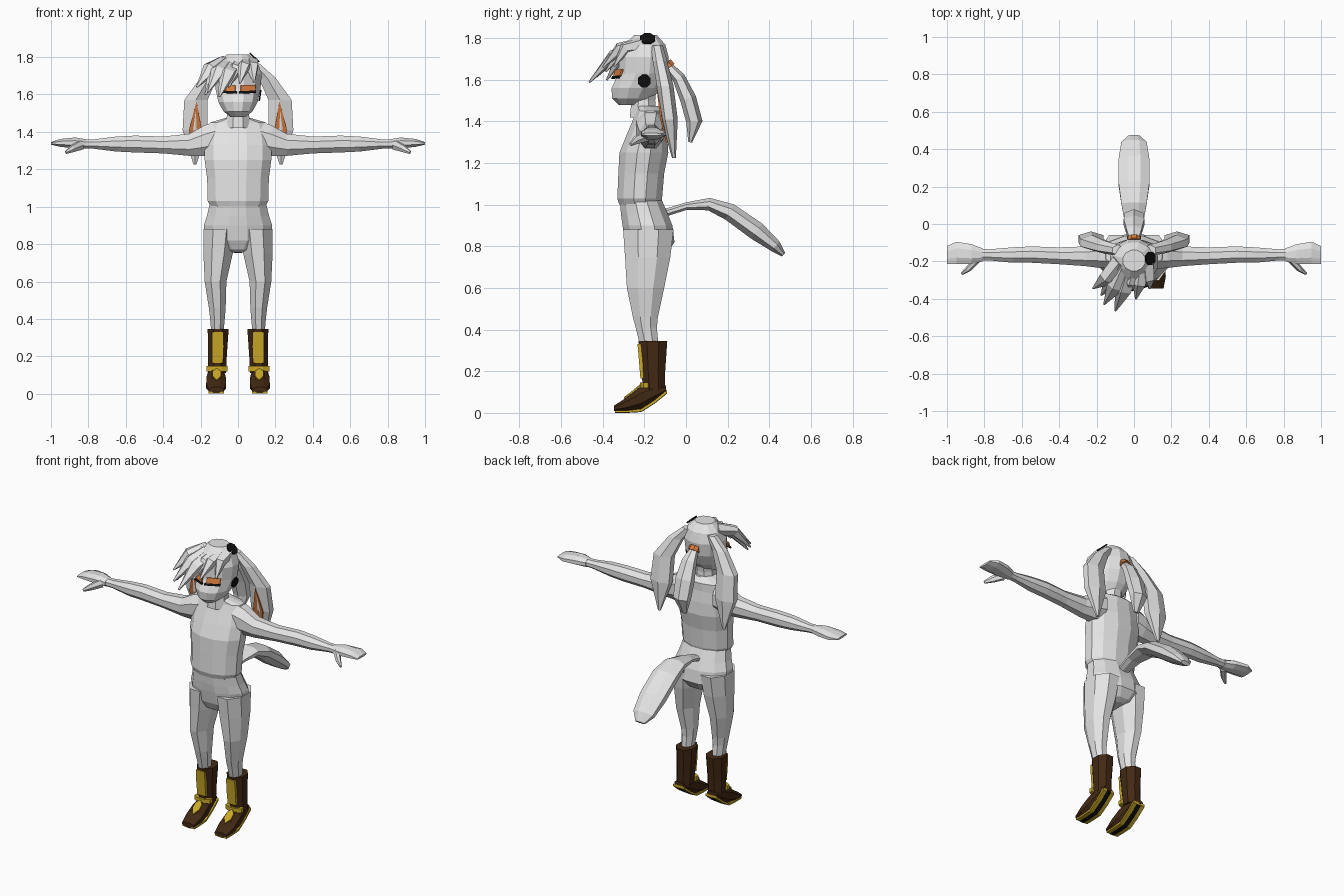
import bpy, bmesh, math
from mathutils import Vector as V


def material(name, rgb):
    m = bpy.data.materials.new(name)
    m.diffuse_color = (*rgb, 1)
    return m


WHITE = material("pale_grey", (0.78, 0.78, 0.78))
BROWN = material("dark_brown", (0.055, 0.022, 0.007))
GOLD = material("gold", (0.60, 0.40, 0.02))
ORANGE = material("orange", (0.68, 0.20, 0.05))
BLACK = material("black", (0.005, 0.005, 0.005))


def finish(name, bm, mat, mirror):
    bmesh.ops.recalc_face_normals(bm, faces=bm.faces)
    me = bpy.data.meshes.new(name)
    bm.to_mesh(me)
    bm.free()
    me.materials.append(mat)
    ob = bpy.data.objects.new(name, me)
    bpy.context.collection.objects.link(ob)
    if mirror:
        ob.modifiers.new("mirror", 'MIRROR').use_mirror_merge = False
    return ob


def skin(name, rings, mat, mirror):
    """Join equal-sized loops of points into a capped body."""
    bm = bmesh.new()
    loops = [[bm.verts.new(p) for p in r] for r in rings]
    n = len(loops[0])
    for a, b in zip(loops, loops[1:]):
        for i in range(n):
            j = (i + 1) % n
            bm.faces.new((a[i], a[j], b[j], b[i]))
    bm.faces.new(loops[0])
    bm.faces.new(loops[-1])
    return finish(name, bm, mat, mirror)


def unit_ring(n):
    k = 1 / math.cos(math.pi / n)
    return [(k * math.cos(math.pi * (2 * i + 1) / n),
             k * math.sin(math.pi * (2 * i + 1) / n)) for i in range(n)]


def stack(name, axis, rows, n, mat, mirror=False):
    """Rows: position on axis, then min/max of the two other axes in xyz order."""
    rings = []
    for t, a0, a1, b0, b1 in rows:
        ring = []
        for c, s in unit_ring(n):
            p = [(a0 + a1) / 2 + c * (a1 - a0) / 2, (b0 + b1) / 2 + s * (b1 - b0) / 2]
            p.insert("xyz".index(axis), t)
            ring.append(p)
        rings.append(ring)
    return skin(name, rings, mat, mirror)


def tube(name, rows, n, mat, mirror=False, side=(1, 0, 0), along=None):
    """Rows: centre x, y, z, half width, half thickness."""
    pts = [V(r[:3]) for r in rows]
    rings = []
    for i, r in enumerate(rows):
        t = V(along) if along else pts[min(i + 1, len(pts) - 1)] - pts[max(i - 1, 0)]
        v = t.cross(V(side)).normalized()
        u = v.cross(t).normalized()
        rings.append([pts[i] + u * c * r[3] + v * s * r[4] for c, s in unit_ring(n)])
    return skin(name, rings, mat, mirror)


def plate(name, pts, normal, mat, mirror=False, thick=0.008):
    d = V(normal).normalized() * thick
    return skin(name, [[V(p) for p in pts], [V(p) + d for p in pts]], mat, mirror)


def sym(rows):
    """Rows: z, half width, front y, back y."""
    return [(z, -w, w, f, b) for z, w, f, b in rows]


# Trunk, neck and head
stack("torso", 'z', sym([
    (1.0, .145, -.32, -.12), (1.03, .162, -.33, -.115), (1.15, .165, -.325, -.105),
    (1.25, .178, -.32, -.085), (1.33, .178, -.288, -.09), (1.40, .17, -.258, -.1),
    (1.45, .15, -.24, -.1), (1.475, .065, -.25, -.13)]), 12, WHITE)
stack("neck", 'z', sym([(1.42, .068, -.27, -.14), (1.5, .058, -.262, -.148),
                        (1.58, .058, -.262, -.14)]), 8, WHITE)
stack("head", 'z', sym([
    (1.48, .04, -.325, -.22), (1.51, .078, -.355, -.16), (1.56, .105, -.358, -.12),
    (1.63, .12, -.325, -.09), (1.71, .127, -.32, -.083), (1.77, .105, -.295, -.1),
    (1.815, .06, -.25, -.14)]), 12, WHITE)

# Pelvis and legs
stack("hips", 'z', sym([
    (1.02, .15, -.318, -.115), (.95, .166, -.312, -.085), (.9, .183, -.305, -.065),
    (.82, .178, -.29, -.055), (.77, .11, -.265, -.09), (.755, .04, -.24, -.12)]), 12, WHITE)
stack("leg", 'z', [
    (.88, .01, .184, -.302, -.06), (.75, .028, .185, -.293, -.075), (.6, .062, .178, -.284, -.105),
    (.46, .066, .156, -.255, -.135), (.41, .07, .15, -.242, -.14),
    (.30, .08, .14, -.215, -.13)], 8, WHITE, True)

# Arms, hands and thumbs
stack("arm", 'x', [
    (.12, -.24, -.1, 1.28, 1.455), (.18, -.235, -.105, 1.27, 1.435), (.26, -.225, -.12, 1.272, 1.39),
    (.4, -.215, -.125, 1.285, 1.375), (.55, -.207, -.12, 1.29, 1.38), (.65, -.207, -.125, 1.295, 1.375),
    (.77, -.195, -.135, 1.31, 1.36), (.82, -.195, -.135, 1.312, 1.36)], 8, WHITE, True)
stack("hand", 'x', [
    (.81, -.2, -.13, 1.31, 1.36), (.87, -.215, -.108, 1.312, 1.37), (.95, -.215, -.095, 1.32, 1.362),
    (1.0, -.213, -.118, 1.332, 1.345)], 8, WHITE, True)
tube("thumb", [(.84, -.19, 1.33, .025, .018), (.885, -.24, 1.31, .018, .014),
               (.92, -.266, 1.29, .008, .006)], 6, WHITE, True, side=(0, 0, 1))

# Boots with gold trim
stack("boot_shaft", 'z', [
    (.345, .05, .162, -.228, -.09), (.2, .06, .16, -.215, -.1), (.11, .065, .16, -.205, -.1)],
    8, BROWN, True)
stack("boot_foot", 'y', [
    (-.345, .075, .158, .008, .035), (-.28, .063, .17, .006, .078), (-.215, .066, .167, .012, .13),
    (-.15, .075, .16, .055, .145), (-.095, .085, .15, .1, .13)], 8, BROWN, True)
stack("shin_panel", 'z', [
    (.33, .078, .138, -.233, -.2), (.25, .076, .14, -.226, -.19), (.165, .08, .138, -.219, -.18)],
    4, GOLD, True)
stack("ankle_strap", 'z', [(.12, .055, .168, -.222, -.165), (.147, .055, .168, -.222, -.165)],
      8, GOLD, True)
plate("foot_badge", [(.113, -.295, .068), (.137, -.265, .09), (.137, -.235, .115), (.113, -.217, .13),
                     (.09, -.235, .115), (.09, -.265, .09)], (0, -.6, .8), GOLD, True)
for name, a, b, drop, mat in (("sole", .074, .157, .006, GOLD), ("sole_stripe", .1, .13, .008, BLACK)):
    stack(name, 'y', [(-.34, a, b, .008 - drop, .012), (-.28, a, b, .008 - drop, .012),
                      (-.215, a, b, .012 - drop, .02), (-.15, a, b, .053 - drop, .063),
                      (-.092, a, b, .1 - drop, .11)], 4, mat, True)

# Tail
tube("tail", [
    (0, -.12, .955, .03, .018), (0, 0, .993, .048, .018), (0, .11, 1.003, .068, .03),
    (0, .21, .965, .082, .042), (0, .34, .873, .082, .045), (0, .43, .8, .068, .03),
    (0, .468, .76, .032, .012)], 8, WHITE)

# Hanging ears with coloured inside
tube("ear", [
    (.085, -.14, 1.765, .03, .025), (.155, -.125, 1.69, .045, .03), (.225, -.1, 1.57, .062, .035),
    (.23, -.08, 1.41, .066, .035), (.23, -.058, 1.225, .008, .008)], 6, WHITE, True,
    along=(0, 0, -1))
plate("ear_inside", [(.222, -.134, 1.565), (.262, -.115, 1.41), (.236, -.088, 1.3), (.193, -.115, 1.41)],
      (0, -1, -.1), ORANGE, True)

# Ponytail and its tie
tube("ponytail", [
    (0, -.095, 1.675, .02, .018), (0, -.035, 1.61, .042, .027), (0, .01, 1.51, .055, .034),
    (0, .04, 1.4, .05, .034), (0, .02, 1.3, .018, .008)], 6, WHITE)
tube("hair_tie", [(0, -.095, 1.683, .032, .026), (0, -.077, 1.66, .034, .028)], 8, ORANGE)

# Swept fringe: root x, tip and thickness of each lock
LOCKS = [(-.07, (-.22, -.345, 1.64), .045), (-.06, (-.175, -.38, 1.6), .045),
         (-.04, (-.16, -.43, 1.615), .045), (-.01, (-.1, -.465, 1.588), .045),
         (.02, (-.05, -.385, 1.64), .04), (.05, (.01, -.4, 1.66), .035),
         (.07, (.085, -.345, 1.665), .035)]
for i, (x, tip, w) in enumerate(LOCKS):
    root, tip = V((x, -.21, 1.77)), V(tip)
    mid = root.lerp(tip, .5) + V((0, -.015, .035))
    tube(f"fringe_lock_{i + 1}", [(*root, w, .03), (*mid, w * .85, .024), (*tip, .004, .004)],
         5, WHITE)

# Eyes with dark lower rims
plate("eye", [(.014, -.343, 1.615), (.09, -.312, 1.615), (.09, -.3, 1.65), (.014, -.331, 1.648)],
      (.3, -1, .2), ORANGE, True, .009)
plate("eye_rim", [(.006, -.352, 1.604), (.094, -.318, 1.608), (.094, -.313, 1.62), (.006, -.347, 1.616)],
      (.3, -1, .2), BLACK, True, .009)

# Dark round spots on one side of the head
for name, c, nrm, r in (("temple_spot", (.114, -.2, 1.595), (1, 0, -.15), .03),
                        ("crown_spot", (.085, -.185, 1.795), (.68, 0, .73), .035)):
    d = V(nrm).normalized()
    u = V((0, 1, 0))
    v = d.cross(u)
    plate(name, [V(c) + r * (u * a + v * b) for a, b in unit_ring(8)], d, BLACK)
